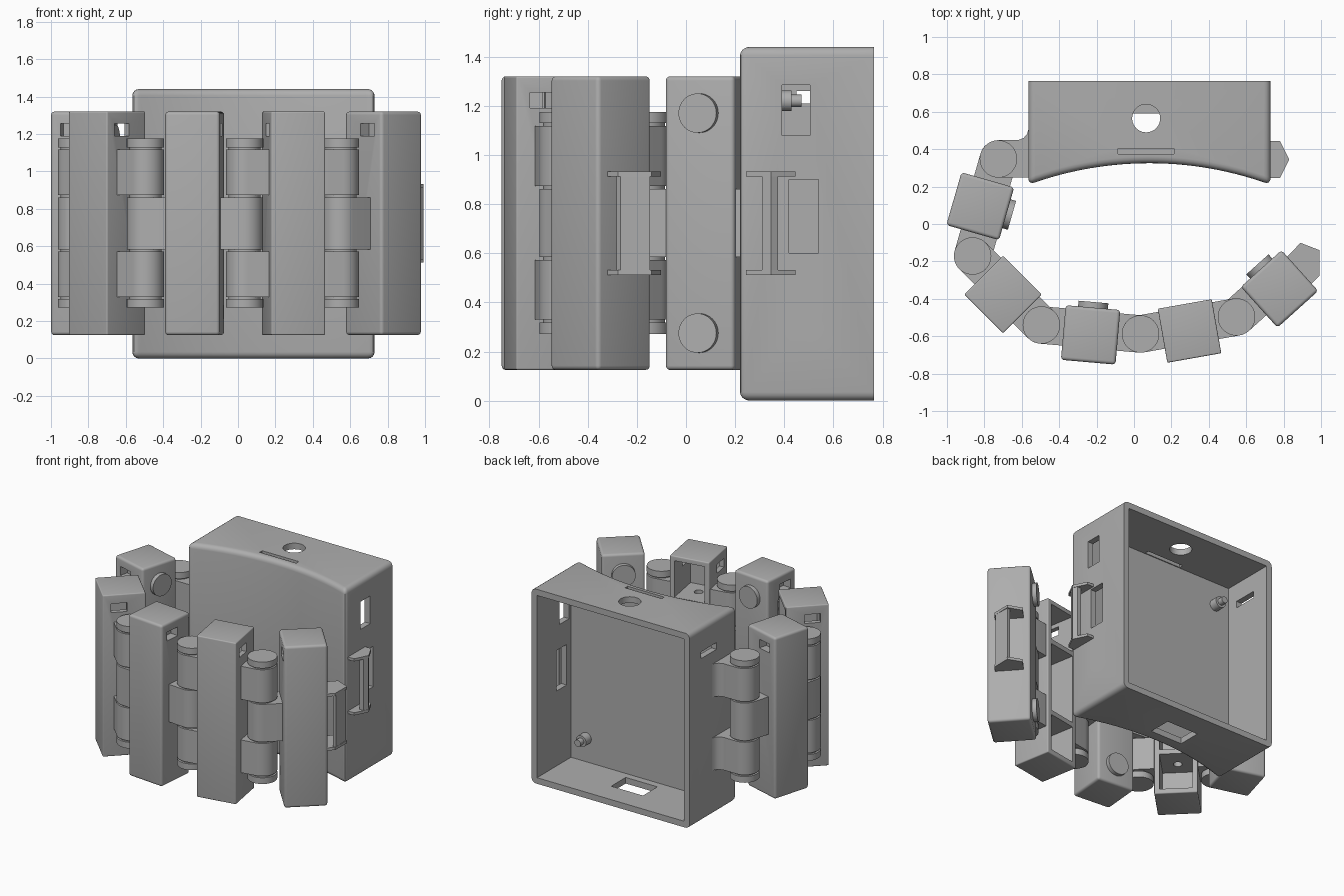
import bpy, bmesh
from math import sin, cos, pi, sqrt, radians
from mathutils import Matrix, Vector

if "Cube" in bpy.data.objects:
    bpy.data.objects.remove(bpy.data.objects["Cube"])

grey = bpy.data.materials.new("plain grey")
grey.use_nodes = True
grey.diffuse_color = (0.42, 0.42, 0.42, 1)
grey.node_tree.nodes["Principled BSDF"].inputs["Base Color"].default_value = grey.diffuse_color


def finish(name, bm, matrix=None):
    """Turn a bmesh into a grey object, placed by matrix."""
    bmesh.ops.recalc_face_normals(bm, faces=bm.faces)
    mesh = bpy.data.meshes.new(name)
    bm.to_mesh(mesh)
    bm.free()
    mesh.materials.append(grey)
    if matrix:
        mesh.transform(matrix)
    obj = bpy.data.objects.new(name, mesh)
    bpy.context.collection.objects.link(obj)
    return obj


def prism(name, points, z0, z1, matrix=None, bevel=0, keep=None):
    """Extrude an xy outline from z0 to z1; optionally round its sharp edges."""
    bm = bmesh.new()
    base = bm.faces.new([bm.verts.new((x, y, z0)) for x, y in points])
    top = bmesh.ops.extrude_face_region(bm, geom=[base])["geom"]
    bmesh.ops.translate(bm, vec=(0, 0, z1 - z0),
                        verts=[v for v in top if isinstance(v, bmesh.types.BMVert)])
    bmesh.ops.recalc_face_normals(bm, faces=bm.faces)
    if bevel:
        edges = [e for e in bm.edges if e.calc_face_angle(0) > 0.6 and not (keep and keep(e))]
        bmesh.ops.bevel(bm, geom=edges, offset=bevel, segments=4, profile=0.5, affect='EDGES')
    return finish(name, bm, matrix)


def block(name, x, y, z, matrix=None, bevel=0):
    return prism(name, [(x[0], y[0]), (x[1], y[0]), (x[1], y[1]), (x[0], y[1])],
                 z[0], z[1], matrix, bevel)


def disc(name, centre, r, depth, axis='Z', matrix=None):
    bm = bmesh.new()
    bmesh.ops.create_cone(bm, cap_ends=True, segments=40, radius1=r, radius2=r, depth=depth)
    turn = {'X': Matrix.Rotation(pi / 2, 4, 'Y'), 'Y': Matrix.Rotation(pi / 2, 4, 'X'),
            'Z': Matrix()}[axis]
    bm.transform(Matrix.Translation(centre) @ turn)
    return finish(name, bm, matrix)


def cut(obj, cutters):
    """Subtract cutters from obj and remove them."""
    bpy.context.view_layer.objects.active = obj
    for c in cutters:
        mod = obj.modifiers.new("cut", 'BOOLEAN')
        mod.operation, mod.solver, mod.object = 'DIFFERENCE', 'EXACT', c
        bpy.ops.object.modifier_apply(modifier=mod.name)
        bpy.data.objects.remove(c)


# Case: curved front, open back
LEFT, RIGHT, BACK, HIGH = -0.565, 0.73, 0.765, 1.44
mid, R, STEPS = (LEFT + RIGHT) / 2, 1.88, 28
outline = [(LEFT, BACK)]
for i in range(STEPS + 1):
    x = LEFT + (RIGHT - LEFT) * i / STEPS
    outline.append((x, 0.325 - R + sqrt(R * R - (x - mid) ** 2)))
outline.append((RIGHT, BACK))
case = prism("case", outline, 0, HIGH, bevel=0.035,
             keep=lambda e: all(v.co.y > BACK - 0.01 for v in e.verts))
WALL = 0.045
cut(case, [
    block("cavity", (LEFT + WALL, RIGHT - WALL), (0.368, 1), (WALL, HIGH - WALL)),
    disc("top_hole", (0.065, 0.565, HIGH), 0.075, 0.3),
    block("top_slot", (-0.085, 0.215), (0.375, 0.405), (1.35, 1.5)),
    block("bottom_window", (-0.06, 0.2), (0.42, 0.59), (-0.1, 0.1)),
    block("upper_window", (0.6, 0.8), (0.39, 0.505), (1.08, 1.285)),
    block("middle_window", (0.6, 0.8), (0.42, 0.54), (0.6, 0.9)),
    disc("side_hole", (RIGHT, 0.48, 0.32), 0.062, 0.2, 'X'),
    block("wire_slot", (-0.6, -0.5), (0.45, 0.63), (1.21, 1.26)),
])
for n, (x, z) in enumerate([(0.56, 0.22), (-0.4, 1.22)]):
    disc(f"mounting_post_{n}", (x, 0.395, z), 0.042, 0.07, 'Y')
    disc(f"mounting_pin_{n}", (x, 0.44, z), 0.025, 0.06, 'Y')

# Links of the band: centre, angle; local +y points inwards
LOW, TOP, H = 0.125, 1.32, 0.1465
links = [(-0.822, 0.095, -106), (-0.70, -0.377, -45), (-0.232, -0.593, -5),
         (0.297, -0.572, 10), (0.778, -0.347, 42)]
frames = [Matrix.Translation((x, y, 0)) @ Matrix.Rotation(radians(a), 4, 'Z') for x, y, a in links]
for n, m in enumerate(frames):
    hollow = n % 2 == 1
    link = block(f"link_{n}", (-H, H), (-H, H), (LOW, TOP), m, 0.008 if hollow else 0.018)
    cutters = []
    if hollow:
        t = 0.035
        # Open inner face with two shelves left standing
        for z in [(LOW + t, 0.43), (0.465, 0.98), (1.015, TOP - t)]:
            cutters.append(block("pocket", (t - H, H - t), (t - H, 0.3), z, m))
        cutters.append(disc("shelf_hole", (0, 0, 0.72), 0.03, 0.8, 'Z', m))
        cutters.append(block("wire_window", (-0.2, 0.2), (-0.09, 0.02), (1.19, 1.255), m))
    else:
        for s in (-1, 1):
            if n < 4 or s < 0:
                cutters.append(block("wire_window", (s * H - 0.06, s * H + 0.06),
                                     (-0.09, 0.02), (1.19, 1.255), m))
        for z in (0.275, 1.17):
            disc(f"button_{n}", (0, H + 0.01, z), 0.08, 0.04, 'Y', m)
    cut(link, cutters)


# Hinges: pin, end caps and interlocking knuckles
def knuckle(name, hinge, direction, length, z0, z1, r=0.1):
    a = direction + pi / 2
    pts = [(hinge[0] + r * cos(a + pi * i / 20), hinge[1] + r * sin(a + pi * i / 20))
           for i in range(21)]
    dx, dy = length * cos(direction), length * sin(direction)
    pts += [(pts[-1][0] + dx, pts[-1][1] + dy), (pts[0][0] + dx, pts[0][1] + dy)]
    return prism(name, pts, z0, z1)


OUTER, MIDDLE = [(0.33, 0.572), (0.873, 1.118)], [(0.584, 0.862)]
hinges = [(-0.725, 0.348), (-0.863, -0.171), (-0.495, -0.54), (0.035, -0.588), (0.548, -0.497)]
for n, h in enumerate(hinges):
    disc(f"hinge_pin_{n}", (*h, 0.7225), 0.085, 0.88)
    for z in (0.295, 1.152):
        disc(f"hinge_cap_{n}", (*h, z), 0.1, 0.046)
    # Neighbouring links: the one before the hinge and the one after it
    for k, side in ((n - 1, 1), (n, -1)):
        spans = MIDDLE if k >= 0 and k % 2 == 0 else OUTER
        if k < 0:
            direction, length = 0, 0.18
        else:
            local = frames[k].inverted() @ Vector((*h, 0))
            direction = radians(links[k][2]) + (pi if side > 0 else 0)
            length = abs(local.x) - H + 0.025
        for z0, z1 in spans:
            knuckle(f"hinge_knuckle_{n}", h, direction, length, z0, z1)
for z0, z1 in OUTER:
    prism("knuckle_fillet", [(-0.64, 0.44), (-0.62, 0.448), (-0.59, 0.46), (-0.572, 0.48),
                             (-0.565, 0.505), (-0.55, 0.505), (-0.55, 0.44)], z0, z1)


# Clasp halves: two end plates with a bar between them
def clasp(name, matrix, plate, bar):
    for z in (0.512, 0.912):
        prism(name + "_plate", plate, z, z + 0.02, matrix)
    prism(name + "_bar", bar, 0.52, 0.92, matrix)


clasp("case_clasp", Matrix.Translation((RIGHT, 0.345, 0)),
      [(-0.01, -0.1), (0.05, -0.1), (0.1, 0), (0.05, 0.1), (-0.01, 0.1)],
      [(0.05, -0.035), (0.08, -0.035), (0.097, 0), (0.08, 0.03), (0.05, 0.03)])
clasp("link_clasp", frames[4],
      [(0.14, -0.095), (0.205, -0.09), (0.298, 0.01), (0.248, 0.108), (0.14, 0.1)],
      [(0.19, -0.085), (0.212, -0.083), (0.29, 0.01), (0.27, 0.025)])

# Smooth shading on rounded parts, sharp edges kept
for obj in bpy.context.scene.objects:
    obj.select_set(obj.type == 'MESH')
bpy.context.view_layer.objects.active = case
bpy.ops.object.shade_smooth_by_angle(angle=radians(30))
